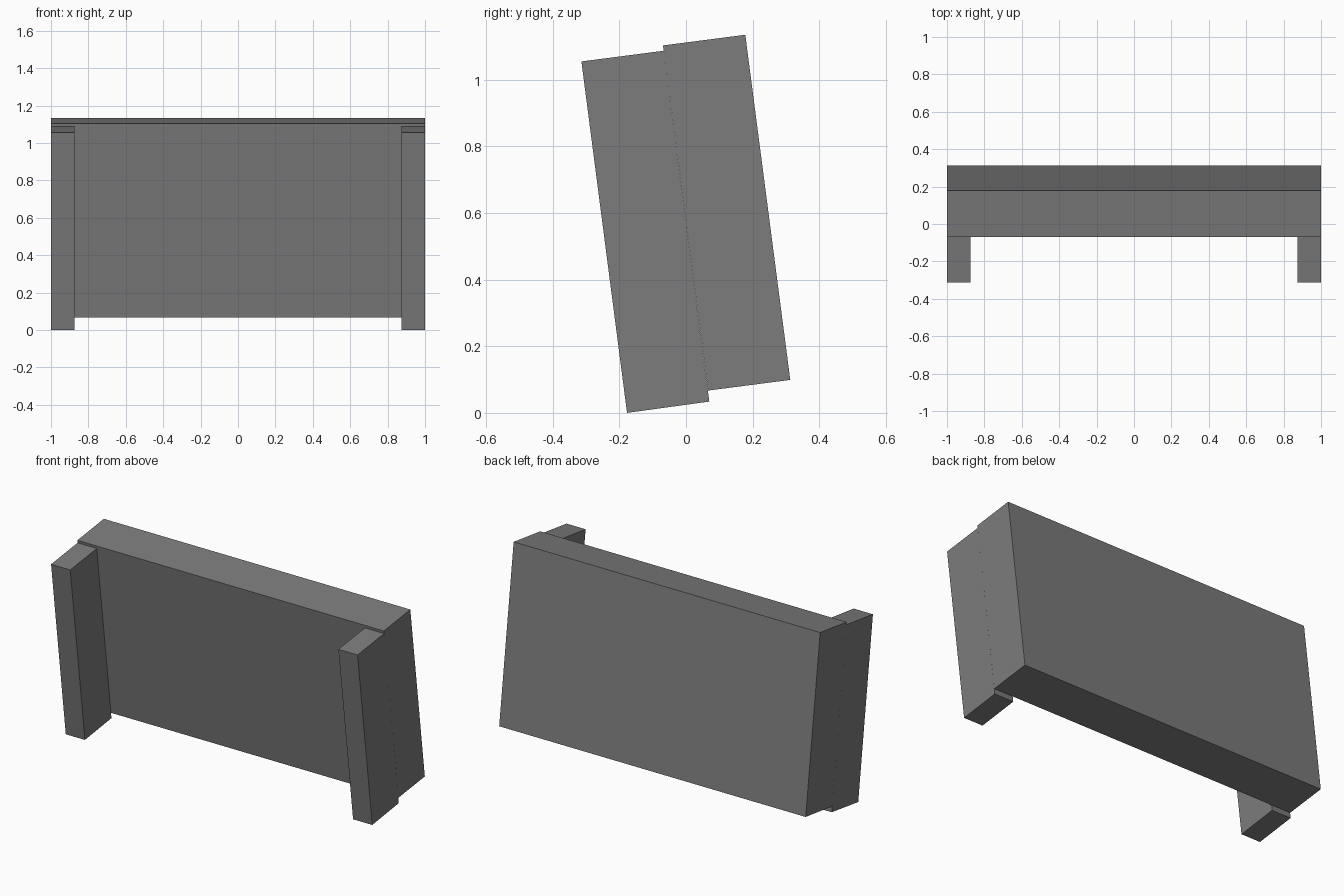
import bpy, bmesh

if "Cube" in bpy.data.objects:
    bpy.data.objects.remove(bpy.data.objects["Cube"])

grey = bpy.data.materials.new("mid grey")
grey.diffuse_color = (0.2, 0.2, 0.2, 1)
grey.use_nodes = True
grey.node_tree.nodes["Principled BSDF"].inputs["Base Color"].default_value = grey.diffuse_color


def slab(name, x0, x1, profile):
    """Extrude a y-z profile along x."""
    bm = bmesh.new()
    face = bm.faces.new([bm.verts.new((x0, y, z)) for y, z in profile])
    new = bmesh.ops.extrude_face_region(bm, geom=[face])["geom"]
    for v in new:
        if isinstance(v, bmesh.types.BMVert):
            v.co.x = x1
    bmesh.ops.recalc_face_normals(bm, faces=bm.faces)
    mesh = bpy.data.meshes.new(name)
    bm.to_mesh(mesh)
    bm.free()
    mesh.materials.append(grey)
    obj = bpy.data.objects.new(name, mesh)
    bpy.context.collection.objects.link(obj)
    return obj


# Leaning back panel, full width
slab("back_panel", -1, 1,
     [(0.066, 0.067), (0.313, 0.099), (0.178, 1.135), (-0.069, 1.103)])

# Side posts in front of the panel, slightly lower
post = [(-0.177, 0.0), (0.07, 0.034), (-0.067, 1.087), (-0.314, 1.055)]
slab("left_post", -1, -0.875, post)
slab("right_post", 0.875, 1, post)
